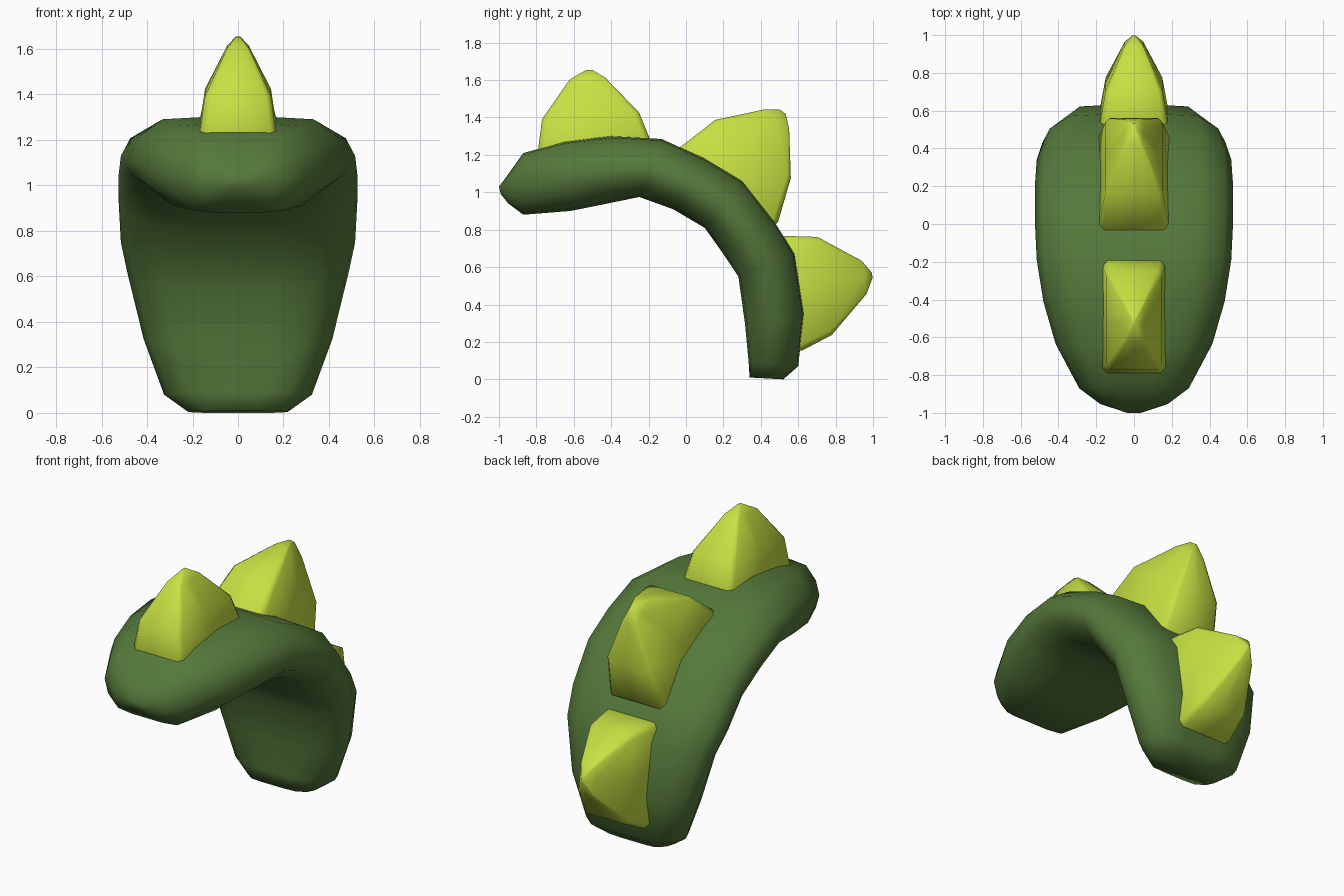
import bpy
from mathutils import Vector

if "Cube" in bpy.data.objects:
    bpy.data.objects.remove(bpy.data.objects["Cube"])


def material(name, rgb):
    m = bpy.data.materials.new(name)
    m.diffuse_color = (*rgb, 1)
    m.use_nodes = True
    m.node_tree.nodes["Principled BSDF"].inputs["Base Color"].default_value = m.diffuse_color
    return m


def loft(name, rings, mat):
    """Skin equal-sized rings of points, closing both ends."""
    n = len(rings[0])
    verts = [p for r in rings for p in r]
    faces = [(i * n + j, i * n + (j + 1) % n, (i + 1) * n + (j + 1) % n, (i + 1) * n + j)
             for i in range(len(rings) - 1) for j in range(n)]
    faces += [tuple(range(n))[::-1], tuple(range(len(verts) - n, len(verts)))]
    me = bpy.data.meshes.new(name)
    me.from_pydata(verts, [], faces)
    me.materials.append(mat)
    ob = bpy.data.objects.new(name, me)
    bpy.context.collection.objects.link(ob)
    bpy.context.view_layer.objects.active = ob
    ob.select_set(True)
    bpy.ops.object.mode_set(mode='EDIT')
    bpy.ops.mesh.select_all(action='SELECT')
    bpy.ops.mesh.normals_make_consistent(inside=False)
    bpy.ops.object.mode_set(mode='OBJECT')
    bpy.ops.object.shade_smooth()
    ob.select_set(False)
    return ob


green = material("dark_green", (0.09, 0.19, 0.043))
lime = material("lime", (0.57, 0.75, 0.055))

# Curved body: outer y, z, inner y, z, half width at each station
stations = [
    (-1.0, 1.03, -0.99, 0.99, 0.05),
    (-0.955, 1.09, -0.95, 0.94, 0.18),
    (-0.87, 1.21, -0.87, 0.88, 0.29),
    (-0.65, 1.27, -0.62, 0.90, 0.415),
    (-0.40, 1.30, -0.42, 0.94, 0.48),
    (-0.13, 1.285, -0.25, 0.975, 0.515),
    (0.10, 1.18, -0.07, 0.91, 0.525),
    (0.30, 1.06, 0.10, 0.81, 0.525),
    (0.48, 0.83, 0.20, 0.67, 0.515),
    (0.58, 0.67, 0.28, 0.55, 0.485),
    (0.63, 0.35, 0.315, 0.30, 0.415),
    (0.60, 0.07, 0.335, 0.09, 0.325),
    (0.52, 0.0, 0.34, 0.01, 0.22),
]
# Rounded slab cross-section: across, through
half = [(0.35, 1), (0.69, 0.95), (0.92, 0.5), (1, 0), (0.92, -0.5), (0.69, -0.93), (0.35, -1)]
section = [(0, 1)] + half + [(0, -1)] + [(-x, t) for x, t in reversed(half)]
rings = []
for oy, oz, iy, iz, w in stations:
    out, inn = Vector((0, oy, oz)), Vector((0, iy, iz))
    mid, d = (out + inn) / 2, (out - inn) / 2
    rings.append([mid + d * t + Vector((w * x, 0, 0)) for x, t in section])
loft("curved_body", rings, green)

# Pyramid spikes: outline of one ring, slightly softened corners
outline = [(1, 0), (1, 0.85), (0.9, 1), (0, 1), (-0.9, 1), (-1, 0.85),
           (-1, 0), (-1, -0.85), (-0.9, -1), (0, -1), (0.9, -1), (1, -0.85)]


def spike(name, start, end, levels):
    """Base runs start-end on the body; levels = height, t min, t max, half width."""
    a, b = Vector((0, *start)), Vector((0, *end))
    c, t = (a + b) / 2, (b - a).normalized()
    n = Vector((0, -t.z, t.y))
    loft(name, [[c + n * h + t * ((lo + hi) / 2 + u * (hi - lo) / 2) + Vector((w * v, 0, 0))
                 for u, v in outline] for h, lo, hi, w in levels], lime)


spike("front_spike", (-0.79, 1.24), (-0.19, 1.28), [
    (-0.10, -0.29, 0.29, 0.165), (0.0, -0.30, 0.30, 0.167), (0.15, -0.27, 0.25, 0.145),
    (0.35, -0.11, 0.08, 0.048), (0.395, -0.02, 0.015, 0.01)])
spike("middle_spike", (-0.03, 1.24), (0.49, 0.84), [
    (-0.10, -0.30, 0.30, 0.18), (0.0, -0.33, 0.33, 0.185), (0.23, -0.27, 0.24, 0.15),
    (0.43, -0.10, 0.075, 0.048), (0.485, -0.03, 0.01, 0.01)])
spike("rear_spike", (0.53, 0.77), (0.62, 0.15), [
    (-0.08, -0.29, 0.29, 0.175), (0.0, -0.31, 0.31, 0.18), (0.17, -0.28, 0.25, 0.15),
    (0.385, -0.12, 0.06, 0.05), (0.43, -0.05, -0.02, 0.01)])
